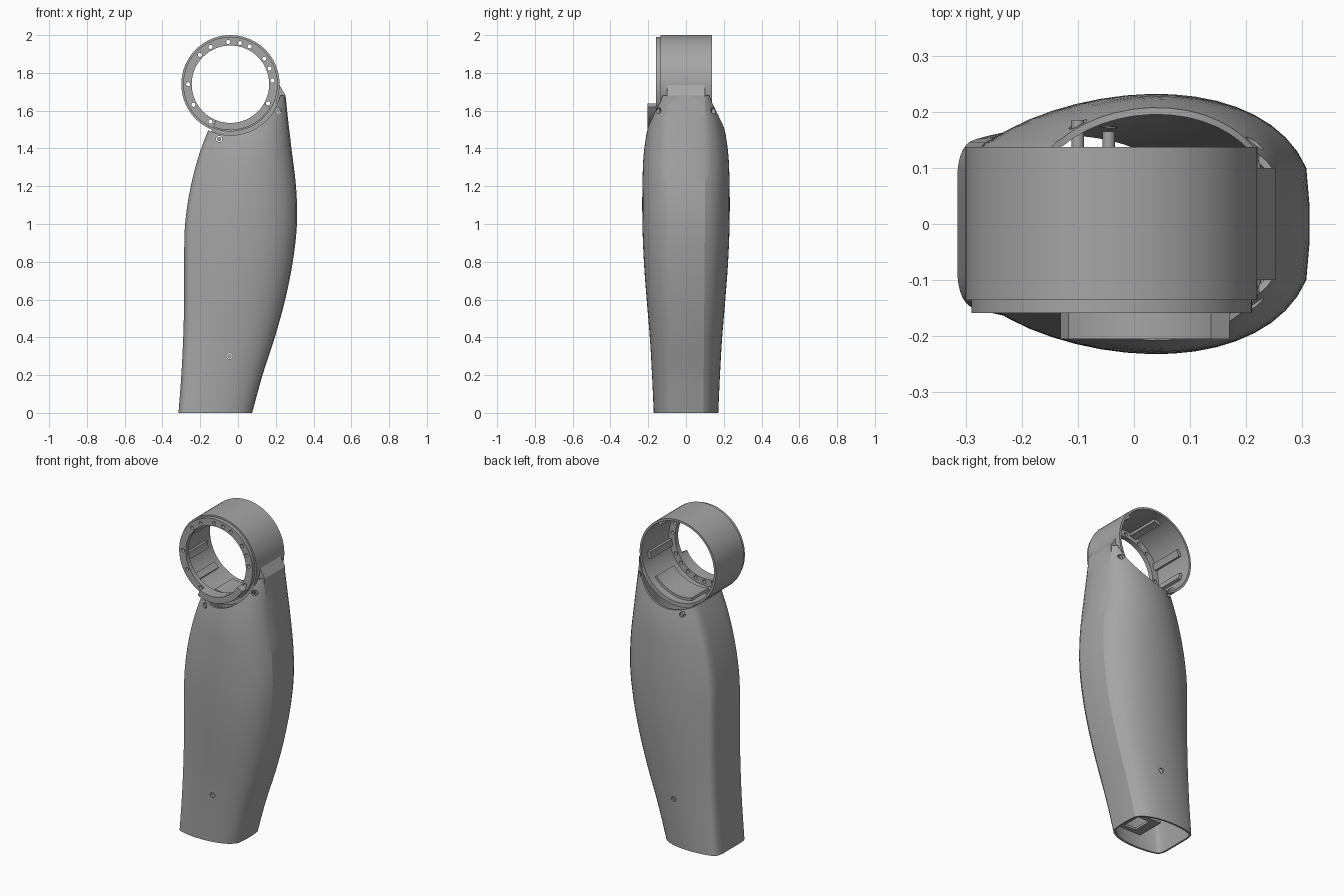
import bpy, bmesh
from math import sin, cos, radians, ceil
from mathutils import Vector

if "Cube" in bpy.data.objects:
    bpy.data.objects.remove(bpy.data.objects["Cube"], do_unlink=True)

grey = bpy.data.materials.new("plain_grey")
grey.use_nodes = True
grey.diffuse_color = (0.38, 0.38, 0.38, 1)
grey.node_tree.nodes["Principled BSDF"].inputs["Base Color"].default_value = grey.diffuse_color

CX, CZ = -0.04, 1.74  # ring centre


def make(name, bm, recalc=True):
    if recalc:
        bmesh.ops.recalc_face_normals(bm, faces=bm.faces[:])
    mesh = bpy.data.meshes.new(name)
    bm.to_mesh(mesh)
    bm.free()
    mesh.materials.append(grey)
    ob = bpy.data.objects.new(name, mesh)
    bpy.context.collection.objects.link(ob)
    return ob


def activate(ob):
    bpy.ops.object.select_all(action='DESELECT')
    ob.select_set(True)
    bpy.context.view_layer.objects.active = ob


def smooth(ob, angle=22):
    activate(ob)
    bpy.ops.object.shade_smooth_by_angle(angle=radians(angle))


def cut(ob, cutter):
    cutter.hide_render = True
    mod = ob.modifiers.new("cut", 'BOOLEAN')
    mod.object, mod.solver = cutter, 'EXACT'
    activate(ob)
    bpy.ops.object.modifier_apply(modifier=mod.name)
    bpy.data.objects.remove(cutter, do_unlink=True)


def arc_bar(name, r0, r1, y0, y1, a0=0, a1=360):
    """Bar of rectangular section bent around the ring axis."""
    bm = bmesh.new()
    full = a1 - a0 == 360
    n = max(3, ceil((a1 - a0) / 5))
    rows = []
    for i in range(n if full else n + 1):
        a = radians(a0 + (a1 - a0) * i / n)
        rows.append([bm.verts.new((CX + r * cos(a), y, CZ + r * sin(a)))
                     for r, y in ((r0, y0), (r1, y0), (r1, y1), (r0, y1))])
    for i in range(n):
        p, q = rows[i], rows[(i + 1) % len(rows)]
        for k in range(4):
            m = (k + 1) % 4
            bm.faces.new((p[k], p[m], q[m], q[k]))
    if not full:
        bm.faces.new(rows[0])
        bm.faces.new(rows[-1])
    return make(name, bm)


def prism(name, outline, y0, y1):
    """Outline in x and z, extruded along y."""
    bm = bmesh.new()
    face = bm.faces.new([bm.verts.new((x, y0, z)) for x, z in outline])
    new = bmesh.ops.extrude_face_region(bm, geom=[face])["geom"]
    bmesh.ops.translate(bm, vec=(0, y1 - y0, 0),
                        verts=[v for v in new if isinstance(v, bmesh.types.BMVert)])
    return make(name, bm)


def rods(name, spots, r, y0, y1, sides=20):
    """Cylinders along y at the given x, z spots."""
    bm = bmesh.new()
    for x, z in spots:
        ring = [bm.verts.new((x + r * cos(radians(360 * k / sides)), y0,
                              z + r * sin(radians(360 * k / sides)))) for k in range(sides)]
        face = bm.faces.new(ring)
        new = bmesh.ops.extrude_face_region(bm, geom=[face])["geom"]
        bmesh.ops.translate(bm, vec=(0, y1 - y0, 0),
                            verts=[v for v in new if isinstance(v, bmesh.types.BMVert)])
    return make(name, bm)


def box(x0, x1, z0, z1):
    return [(x0, z0), (x1, z0), (x1, z1), (x0, z1)]


# Shell silhouette, sampled every 0.2 in height
LEFT = [-.315, -.3, -.29, -.285, -.285, -.28, -.25, -.195, -.11, 0]
RIGHT = [.075, .13, .195, .25, .29, .312, .307, .283, .26, .24]
HALF = [.168, .178, .19, .207, .222, .23, .23, .22, .18, .11]


def sample(table, z):
    i = min(int(z / 0.2), len(table) - 2)
    t = z / 0.2 - i
    b, c = table[i], table[i + 1]
    a = table[i - 1] if i else 2 * b - c
    d = table[i + 2] if i + 2 < len(table) else 2 * c - b
    return b + .5 * t * (c - a + t * (2 * a - 5 * b + 4 * c - d + t * (3 * (b - c) + d - a)))


def section(z):
    xl, xr, w = (sample(t, z) for t in (LEFT, RIGHT, HALF))
    width, edge, back = xr - xl, .092 + .008 * min(z, 1), .15
    pull = (8 * w - edge - back) / 6
    p = [Vector(v) for v in ((xr - .006, edge), (xr - .13 * width, pull),
                             (xl + .33 * width, pull), (xl + .03, back))]
    half = [Vector((xr, .03))]
    for i in range(17):
        t = i / 16
        s = 1 - t
        half.append(s**3 * p[0] + 3 * s * s * t * p[1] + 3 * s * t * t * p[2] + t**3 * p[3])
    bend, end = Vector((xl + .004, .143)), Vector((xl, .09))
    for i in range(1, 7):
        t = i / 6
        half.append((1 - t)**2 * p[3] + 2 * t * (1 - t) * bend + t * t * end)
    return half + [Vector((v.x, -v.y)) for v in reversed(half)]


# Hollow arm shell
bm = bmesh.new()
rows = []
for i in range(41):
    z = 1.68 * i / 40
    rows.append([bm.verts.new((v.x, v.y, z)) for v in section(z)])
for p, q in zip(rows, rows[1:]):
    for k in range(len(p)):
        m = (k + 1) % len(p)
        bm.faces.new((p[k], p[m], q[m], q[k]))
shell = make("arm_shell", bm, recalc=False)
solid = shell.modifiers.new("wall", 'SOLIDIFY')
solid.thickness, solid.offset = 0.012, -1
activate(shell)
bpy.ops.object.modifier_apply(modifier=solid.name)
cut(shell, rods("ring_cutter", [(CX, CZ)], .27, -.4, .4, 96))
screws = [(-.1, 1.45), (-.045, .3), (.215, 1.6)]
cut(shell, rods("screw_cutter", screws, .016, -.4, .4))
smooth(shell)

# Screws sunk in the shell, on both sides
for (x, z), depth in zip(screws, (.185, .165, .125)):
    for side in (-1, 1):
        smooth(rods("shell_screw", [(x, z)], .011, side * (depth - .05), side * depth))

# Ring body and its drilled front flange
smooth(arc_bar("ring_body", .247, .26, -.135, .137))
flange = arc_bar("ring_flange", .205, .25, -.159, -.13)
bolts = [93, 77, 63, 118, 136, 180, 209, 242, 257, 272, 287, 302, 318, 333, 5, 22, 37]
cut(flange, rods("bolt_cutter", [(CX + .224 * cos(radians(a)), CZ + .224 * sin(radians(a)))
                                 for a in bolts], .011, -.3, 0, 16))
smooth(flange)

# Ribs inside the ring
for a in (50, 105, 158, 194, 225, 350):
    smooth(arc_bar("ring_rib", .228, .25, -.135, .08, a - 5, a + 5))

# Raised pad on the lower front, and the lower inner lining
smooth(arc_bar("front_pad", .205, .243, -.205, -.155, -112, -30))
smooth(arc_bar("lower_lining", .232, .25, -.08, .09, -105, -40))

# Saddle and neck joining the ring to the shell
smooth(arc_bar("saddle", .258, .274, -.135, .135, -112, -22))
prism("neck", [(.205, 1.8), (.22, 1.735), (.252, 1.68), (.25, 1.56), (.205, 1.63)], -.1, .1)

# Slotted plate inside the lower opening
plate = prism("socket_plate", box(-.12, .066, .03, .045), -.09, .09)
cut(plate, prism("slot_cutter", box(-.06, .02, 0, .1), -.06, .06))
